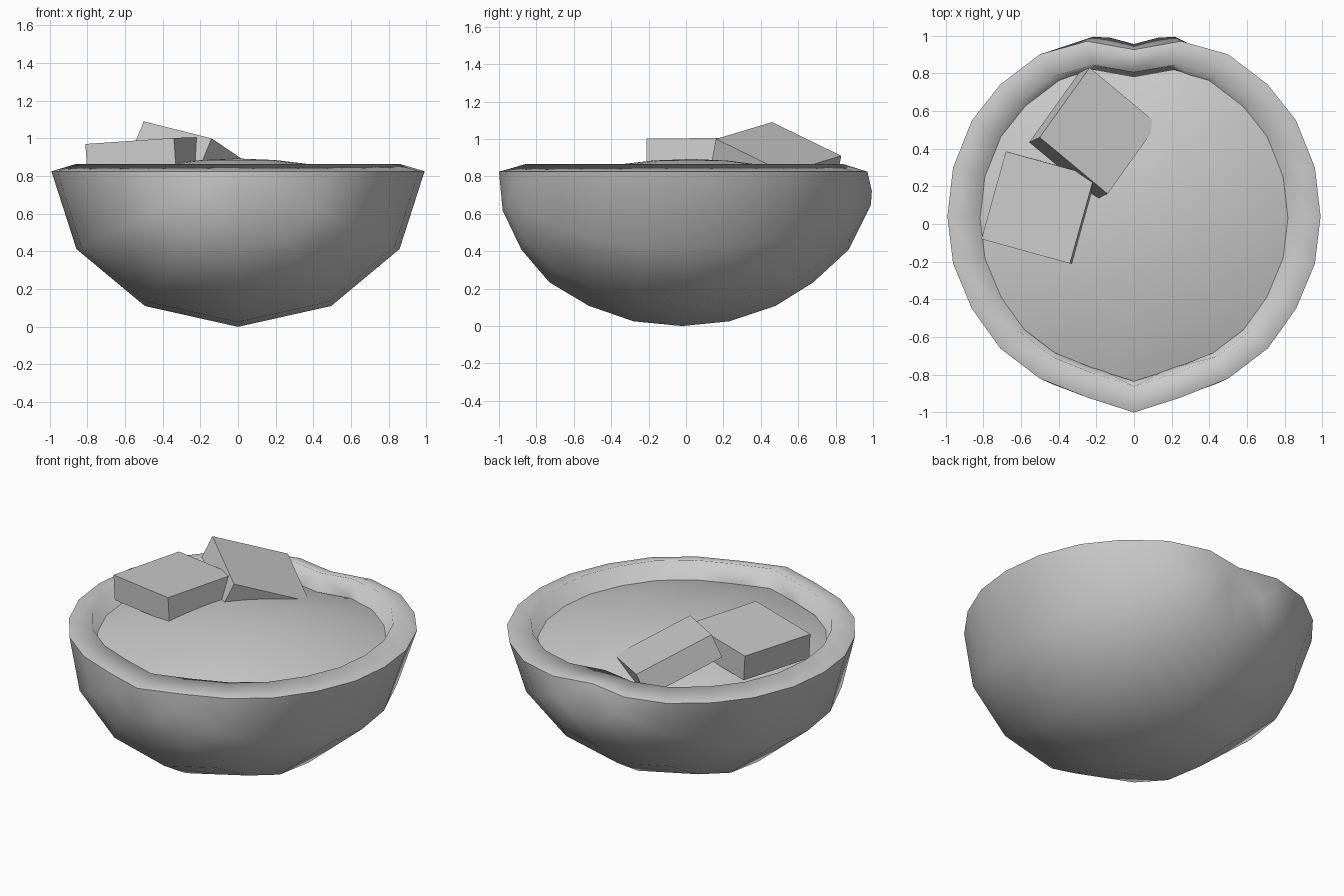
import bpy, bmesh, math
from mathutils import Vector

if "Cube" in bpy.data.objects:
    bpy.data.objects.remove(bpy.data.objects["Cube"])

RIM_Z = 0.825


def make_object(name, bm, smooth):
    bmesh.ops.recalc_face_normals(bm, faces=bm.faces)
    for f in bm.faces:
        f.smooth = smooth
    me = bpy.data.meshes.new(name)
    bm.to_mesh(me)
    bm.free()
    ob = bpy.data.objects.new(name, me)
    bpy.context.collection.objects.link(ob)
    return ob


# Half rings around the y axis: radius, rim y, shift in y at the bottom
rings = [(0.25, -0.92, -0.06), (0.5, -0.82, -0.06), (0.71, -0.66, -0.07),
         (0.86, -0.45, -0.07), (0.96, -0.21, -0.07), (0.99, 0.04, -0.06),
         (0.96, 0.30, -0.07), (0.86, 0.55, -0.07), (0.71, 0.74, -0.06),
         (0.5, 0.90, -0.03), (0.25, 0.97, -0.015)]


def half_shell(bm, scale, rim_scale, rim_z):
    """Half-fruit surface; returns its rim loop."""
    def vert(x, y, z, on_rim):
        s = rim_scale if on_rim else scale
        return bm.verts.new((x * s, 0.03 + (y - 0.03) * s,
                             rim_z if on_rim else RIM_Z + (z - RIM_Z) * s))
    grid = []
    for i, (r, y, shift) in enumerate(rings):
        row = []
        for k in range(7):
            a = math.pi * k / 6
            s = math.sin(a)
            bulge = 0.036 * abs(math.sin(2 * a)) if i == len(rings) - 1 else 0
            lean = shift * (s ** 3 if i == 0 else s)
            row.append(vert(-r * math.cos(a), y + lean + bulge,
                            RIM_Z * (1 - r / 0.99 * s), k in (0, 6)))
        grid.append(row)
    tip = vert(0, -1.0, RIM_Z, True)
    dent = vert(0, 0.925, RIM_Z, True)
    for a, b in zip(grid, grid[1:]):
        for k in range(6):
            bm.faces.new((a[k], a[k + 1], b[k + 1], b[k]))
    for k in range(6):
        bm.faces.new((tip, grid[0][k + 1], grid[0][k]))
        bm.faces.new((dent, grid[-1][k], grid[-1][k + 1]))
    return [tip] + [g[6] for g in grid] + [dent] + [g[0] for g in reversed(grid)]


# Shell: outer skin, inner skin and the raised rim between them
bm = bmesh.new()
outer = half_shell(bm, 1.0, 1.0, RIM_Z)
inner = half_shell(bm, 0.835, 0.865, 0.865)
for i in range(len(outer)):
    j = (i + 1) % len(outer)
    bm.faces.new((outer[i], outer[j], inner[j], inner[i]))
    bm.edges.get((outer[i], outer[j])).smooth = False
make_object("fruit_shell_bowl", bm, True)

# Liquid: shallow dome reaching into the shell wall
bm = bmesh.new()
half = [(0, -1.0)] + [(r, y) for r, y, s in rings] + [(0, 0.925)]
outline = half + [(-x, y) for x, y in reversed(half[1:-1])]
loops = [[bm.verts.new((x * s, 0.03 + (y - 0.03) * s, 0.893 - 0.2 * s * s)) for x, y in outline]
         for s in (0.2, 0.4, 0.6, 0.75, 0.84)]
mid = bm.verts.new((0, 0.03, 0.893))
n = len(outline)
for i in range(n):
    j = (i + 1) % n
    bm.faces.new((mid, loops[0][i], loops[0][j]))
    for a, b in zip(loops, loops[1:]):
        bm.faces.new((a[i], b[i], b[j], a[j]))
liquid = make_object("liquid_surface", bm, True)
if liquid.data.polygons[0].normal.z < 0:
    liquid.data.flip_normals()


# Ice slabs: top corner plus two top edges, extruded down
def ice_slab(name, corner, u, v, depth):
    corner, u, v = Vector(corner), Vector(u), Vector(v)
    n = u.cross(v).normalized()
    bm = bmesh.new()
    top = bm.faces.new([bm.verts.new(p) for p in (corner, corner + u, corner + u + v, corner + v)])
    ext = bmesh.ops.extrude_face_region(bm, geom=[top], use_keep_orig=True)
    low = [g for g in ext["geom"] if isinstance(g, bmesh.types.BMVert)]
    bmesh.ops.translate(bm, verts=low, vec=-n * depth)
    return make_object(name, bm, False)


ice_slab("ice_slab_flat", (-0.81, -0.08, 0.97), (0.47, -0.13, 0.032), (0.13, 0.465, 0.004), 0.155)
ice_slab("ice_slab_tilted", (-0.50, 0.46, 1.09), (0.36, -0.30, -0.09), (0.265, 0.37, -0.18), 0.15)
